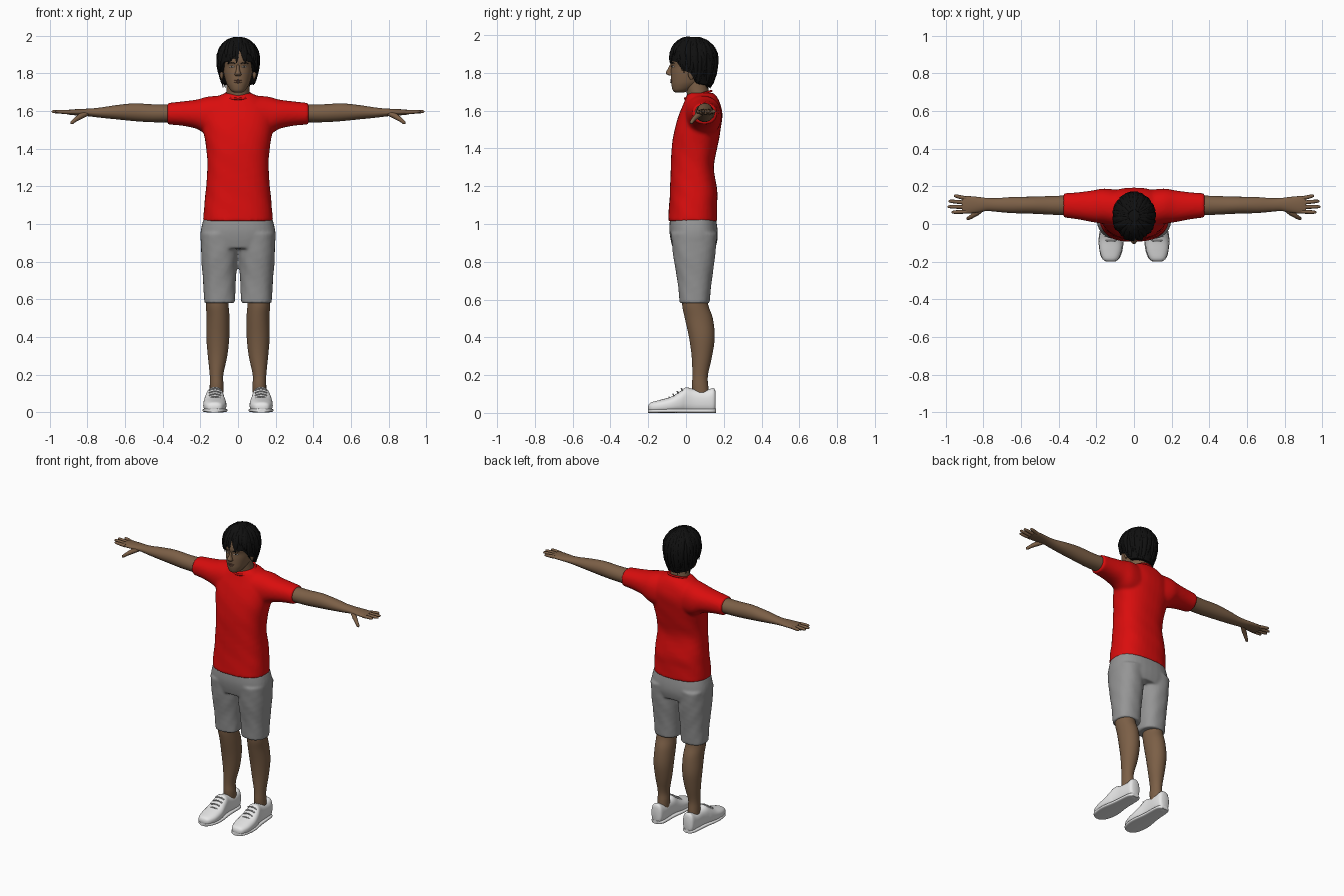
import bpy, bmesh, math, random
from mathutils import Vector
from mathutils.bvhtree import BVHTree

random.seed(4)
if "Cube" in bpy.data.objects:
    bpy.data.objects.remove(bpy.data.objects["Cube"])


def material(name, r, g, b):
    m = bpy.data.materials.new(name)
    m.use_nodes = True
    m.diffuse_color = (r, g, b, 1)
    bsdf = m.node_tree.nodes["Principled BSDF"]
    bsdf.inputs["Base Color"].default_value = (r, g, b, 1)
    bsdf.inputs["Roughness"].default_value = 0.8
    return m


SKIN = material("skin", 0.2, 0.115, 0.062)
LIP = material("lip", 0.15, 0.07, 0.045)
RED = material("shirt red", 0.7, 0.004, 0.004)
GREY = material("shorts grey", 0.3, 0.3, 0.3)
WHITE = material("shoe white", 0.8, 0.8, 0.8)
LACE = material("lace grey", 0.55, 0.55, 0.55)
BLACK = material("hair black", 0.005, 0.005, 0.005)


def smooth_rows(rows, steps=4):
    """Catmull-Rom interpolation between rows of numbers."""
    out = []
    for i in range(len(rows) - 1):
        a, b, c, d = (rows[min(max(i + k, 0), len(rows) - 1)] for k in (-1, 0, 1, 2))
        for s in range(steps):
            t = s / steps
            out.append([q + t / 2 * (r - p + t * (2*p - 5*q + 4*r - u + t * (3*(q - r) + u - p)))
                        for p, q, r, u in zip(a, b, c, d)])
    return out + [rows[-1]]


def loft(rows, axis="z", side=1, power=2.0, n=36, fold=0.0):
    """Rows are (position, a0, a1, b0, b1): the extents of each section."""
    rings = []
    for p, a0, a1, b0, b1 in smooth_rows(rows):
        ring = []
        for k in range(n):
            t = math.tau * k / n
            c, s = math.cos(t), math.sin(t)
            w = 1 + fold * math.sin(5 * t + 30 * p) * math.sin(22 * p + t)
            a = (a0 + a1) / 2 + w * (a1 - a0) / 2 * math.copysign(abs(c) ** (2 / power), c)
            b = (b0 + b1) / 2 + w * (b1 - b0) / 2 * math.copysign(abs(s) ** (2 / power), s)
            v = {"x": (p, a, b), "y": (a, p, b), "z": (a, b, p)}[axis]
            ring.append(Vector((v[0] * side, v[1], v[2])))
        rings.append(ring)
    return rings


def centred(rows):
    return [(z, -w, w, y0, y1) for z, w, y0, y1 in rows]


def tube(points, widths, depths=None, out=(0, 0, 1), n=10):
    """Sweep an ellipse along points; depths are measured along out."""
    pts = [Vector(p) for p in points]
    depths = depths or widths
    rings = []
    for i, p in enumerate(pts):
        tangent = (pts[min(i + 1, len(pts) - 1)] - pts[max(i - 1, 0)]).normalized()
        across = tangent.cross(Vector(out)).normalized()
        normal = across.cross(tangent)
        rings.append([p + across * widths[i] * math.cos(math.tau * k / n)
                      + normal * depths[i] * math.sin(math.tau * k / n) for k in range(n)])
    return rings


def part(name, pieces, mat, fuse=0.0):
    """Skin every list of rings; fuse merges the pieces into one soft surface."""
    bm = bmesh.new()
    for rings in pieces:
        loops = [[bm.verts.new(v) for v in ring] for ring in rings]
        n = len(loops[0])
        for lo, hi in zip(loops, loops[1:]):
            for k in range(n):
                bm.faces.new((lo[k], lo[(k + 1) % n], hi[(k + 1) % n], hi[k]))
        bm.faces.new(loops[0])
        bm.faces.new(loops[-1])
    bmesh.ops.recalc_face_normals(bm, faces=bm.faces)
    for f in bm.faces:
        f.smooth = True
    me = bpy.data.meshes.new(name)
    bm.to_mesh(me)
    bm.free()
    me.materials.append(mat)
    me.set_sharp_from_angle(angle=math.radians(55))
    ob = bpy.data.objects.new(name, me)
    bpy.context.collection.objects.link(ob)
    if fuse:
        mod = ob.modifiers.new("fuse", "REMESH")
        mod.mode, mod.voxel_size, mod.use_smooth_shade = "VOXEL", fuse, True
        mod = ob.modifiers.new("soften", "SMOOTH")
        mod.factor, mod.iterations = 0.5, 5
    return ob


# Shirt: trunk and both sleeves fused together
trunk = centred([(1.015, .186, -.096, .166), (1.1, .18, -.09, .165), (1.17, .173, -.086, .167),
                 (1.3, .163, -.081, .148), (1.4, .168, -.076, .165), (1.5, .184, -.06, .183),
                 (1.58, .185, -.036, .192), (1.64, .15, -.012, .18), (1.678, .105, .003, .16),
                 (1.695, .068, .015, .14)])
sleeve = [(.08, -.02, .18, 1.45, 1.682), (.16, 0, .188, 1.47, 1.676), (.22, .01, .178, 1.505, 1.66),
          (.3, .025, .168, 1.522, 1.65), (.375, .035, .163, 1.528, 1.642)]
part("shirt", [loft(trunk, power=2.4, fold=.012)]
     + [loft(sleeve, "x", s, 2.2) for s in (-1, 1)], RED, .009)
collar = []
for k in range(33):
    t = math.tau * k / 32
    collar.append((.071 * math.sin(t), .064 - .07 * math.cos(t), 1.684 - .02 * math.cos(t)))
part("collar", [tube(collar, [.006] * 33)], RED)

# Shorts: hips and two legs fused together
hips = centred([(.87, .19, -.07, .155), (.92, .199, -.082, .167),
                (.97, .197, -.088, .167), (1.03, .182, -.085, .158)])
short_leg = [(.58, .016, .179, -.033, .124), (.7, .012, .185, -.045, .136),
             (.82, .003, .194, -.065, .152), (.95, 0, .197, -.08, .164)]
part("shorts", [loft(hips, power=2.5)]
     + [loft(short_leg, side=s, power=2.4, fold=.02) for s in (-1, 1)], GREY, .008)

# Limbs, hands and shoes
shin = [(.07, .08, .15, .04, .125), (.14, .077, .15, .032, .118), (.2, .078, .15, .034, .116),
        (.3, .057, .16, .03, .138), (.4, .046, .168, .016, .152), (.5, .045, .167, -.006, .142),
        (.57, .05, .17, -.02, .118), (.64, .05, .17, -.02, .11)]
arm = [(.34, .045, .152, 1.54, 1.635), (.45, .05, .148, 1.54, 1.635), (.55, .055, .145, 1.546, 1.64),
       (.65, .058, .143, 1.556, 1.63), (.73, .065, .137, 1.564, 1.618), (.78, .069, .138, 1.57, 1.613),
       (.82, .063, .143, 1.574, 1.611), (.88, .055, .148, 1.578, 1.608), (.912, .06, .144, 1.583, 1.604)]
fingers = [(.066, .062, .968), (.09, .092, .99), (.113, .122, .985), (.135, .151, .955)]
shoe = [(-.2, .11, .14, .018, .036), (-.188, .085, .165, .004, .054), (-.14, .065, .182, 0, .068),
        (-.08, .062, .184, 0, .085), (-.03, .07, .178, 0, .115), (0, .075, .17, 0, .135),
        (.04, .077, .163, 0, .126), (.1, .075, .16, 0, .12), (.145, .08, .156, 0, .131),
        (.157, .095, .142, .02, .11)]
sole = [(-.2, .1, .146, 0, .02), (-.18, .076, .172, 0, .022), (-.13, .059, .185, 0, .022),
        (-.07, .057, .187, 0, .022), (.02, .068, .172, 0, .022), (.13, .072, .162, 0, .022),
        (.158, .095, .142, 0, .022)]
for s, tag in ((-1, "right_"), (1, "left_")):
    part(tag + "lower_leg", [loft(shin, side=s)], SKIN)
    part(tag + "arm", [loft(arm, "x", s)], SKIN)
    digits = []
    for base, tip, reach in fingers:
        path = [(s * (.89 + (reach - .89) * t), base + (tip - base) * t, 1.593 + .004 * t)
                for t in (0, .4, .75, .95, 1)]
        digits.append(tube(path, [.011, .0105, .0095, .007, .002]))
    thumb = [(s * x, y, z) for x, y, z in ((.8, .085, 1.588), (.835, .058, 1.572),
                                          (.865, .038, 1.552), (.882, .028, 1.537), (.886, .025, 1.532))]
    digits.append(tube(thumb, [.014, .015, .011, .009, .003]))
    part(tag + "fingers", digits, SKIN)
    part(tag + "shoe", [loft(shoe, "y", s, 2.5)], WHITE)
    part(tag + "shoe_sole", [loft(sole, "y", s, 3.5)], WHITE)
    laces = []
    for i in range(4):
        y, z = -.09 + .022 * i, .084 + .0145 * i
        laces.append(tube([(s * (.122 + dx), y + .1 * abs(dx), z - 9 * dx * dx)
                           for dx in (-.032, -.016, 0, .016, .032)], [.004] * 5))
    part(tag + "shoe_laces", laces, LACE)

# Head and neck
skull = centred([(1.697, .02, -.058, -.01), (1.708, .038, -.07, .02), (1.735, .056, -.077, .07),
                 (1.76, .066, -.079, .1), (1.8, .076, -.08, .125), (1.835, .08, -.079, .135),
                 (1.87, .083, -.087, .14), (1.93, .075, -.072, .13), (1.97, .04, -.03, .09)])
head = part("head", [loft(skull, power=2.15)], SKIN)
neck = centred([(1.62, .07, .005, .13), (1.68, .063, .006, .122), (1.73, .06, -.005, .118),
                (1.79, .06, -.01, .12)])
part("neck", [loft(neck)], SKIN)
surface = BVHTree.FromPolygons([v.co for v in head.data.vertices],
                               [p.vertices[:] for p in head.data.polygons])


def on_face(x, z, lift=0.0):
    hit = surface.ray_cast(Vector((x, -1, z)), Vector((0, 1, 0)))[0]
    return Vector((x, hit.y - lift, z))


def face_mark(name, mat, x0, x1, z, bow, size, depth=.003):
    """A thin tapered strip that follows the face."""
    path = [on_face(x0 + (x1 - x0) * t, z + bow * math.sin(math.pi * t)) for t in (0, .25, .5, .75, 1)]
    part(name, [tube(path, [.001, size * .8, size, size * .8, .001],
                     [.001] + [depth] * 3 + [.001], (0, -1, 0))], mat)


nose = [(1.785, -.012, .012, -.088, -.07), (1.791, -.018, .018, -.1, -.065),
        (1.802, -.015, .015, -.107, -.065), (1.82, -.009, .009, -.097, -.065),
        (1.845, -.007, .007, -.085, -.065)]
part("nose", [loft(nose, n=16)], SKIN)
face_mark("upper_lip", LIP, -.024, .024, 1.76, .002, .004, .005)
face_mark("lower_lip", LIP, -.02, .02, 1.753, -.002, .0045, .006)
for s, tag in ((-1, "right_"), (1, "left_")):
    face_mark(tag + "eye", WHITE, s * .019, s * .046, 1.833, .001, .0045)
    face_mark(tag + "iris", BLACK, s * .027, s * .038, 1.833, .001, .0045, .004)
    face_mark(tag + "eyebrow", BLACK, s * .014, s * .055, 1.851, .004, .004)
    ear = [(1.765, .082, .088, .022, .034), (1.785, .078, .096, .012, .044),
           (1.81, .077, .1, .01, .052), (1.828, .08, .09, .022, .044)]
    part(tag + "ear", [loft(ear, side=s, n=14)], SKIN)

# Hair: a cap with a stepped hairline, covered by overlapping locks
HAIRLINE = [(0, 1.868), (45, 1.858), (62, 1.815), (82, 1.80), (100, 1.745), (180, 1.725)]


def hairline(t):
    a = abs(math.degrees(math.remainder(t, math.tau)))
    for (a0, z0), (a1, z1) in zip(HAIRLINE, HAIRLINE[1:]):
        if a <= a1:
            return z0 + (z1 - z0) * (a - a0) / (a1 - a0)
    return HAIRLINE[-1][1]


def hair_point(t, z, scale=1.0):
    h = (z - 1.87) / .122
    r = math.sqrt(max(0, 1 - h * h)) if h > 0 else 1 - .16 * h * h
    return Vector((.11 * r * scale * math.sin(t), .038 - .126 * r * scale * math.cos(t), z))


cap = []
for i in range(15):
    f = min(i / 13, 1) ** 1.6
    cap.append([hair_point(t, 1.991 + (hairline(t) - 1.991) * f, .98 if i < 14 else .7)
                for t in (math.tau * k / 48 for k in range(48))])
locks = []
for layer in range(3):
    for k in range(38):
        t0 = math.tau * (k + layer / 3 + random.uniform(-.3, .3)) / 38
        end = hairline(t0) + random.uniform(-.016, .012) + .045 * layer
        sway = random.uniform(-.22, .22)
        lift = random.uniform(.98, 1.025)
        path = [hair_point(t0 + sway * f, 1.99 + (end - 1.99) * f ** 1.6, lift)
                for f in (.08, .25, .45, .65, .85, 1)]
        out = (math.sin(t0), -math.cos(t0), .4)
        locks.append(tube(path, [.004, .009, .012, .013, .01, .002],
                          [.003, .005, .007, .008, .006, .002], out, 6))
part("hair_cap", [cap], BLACK)
part("hair_locks", locks, BLACK)
